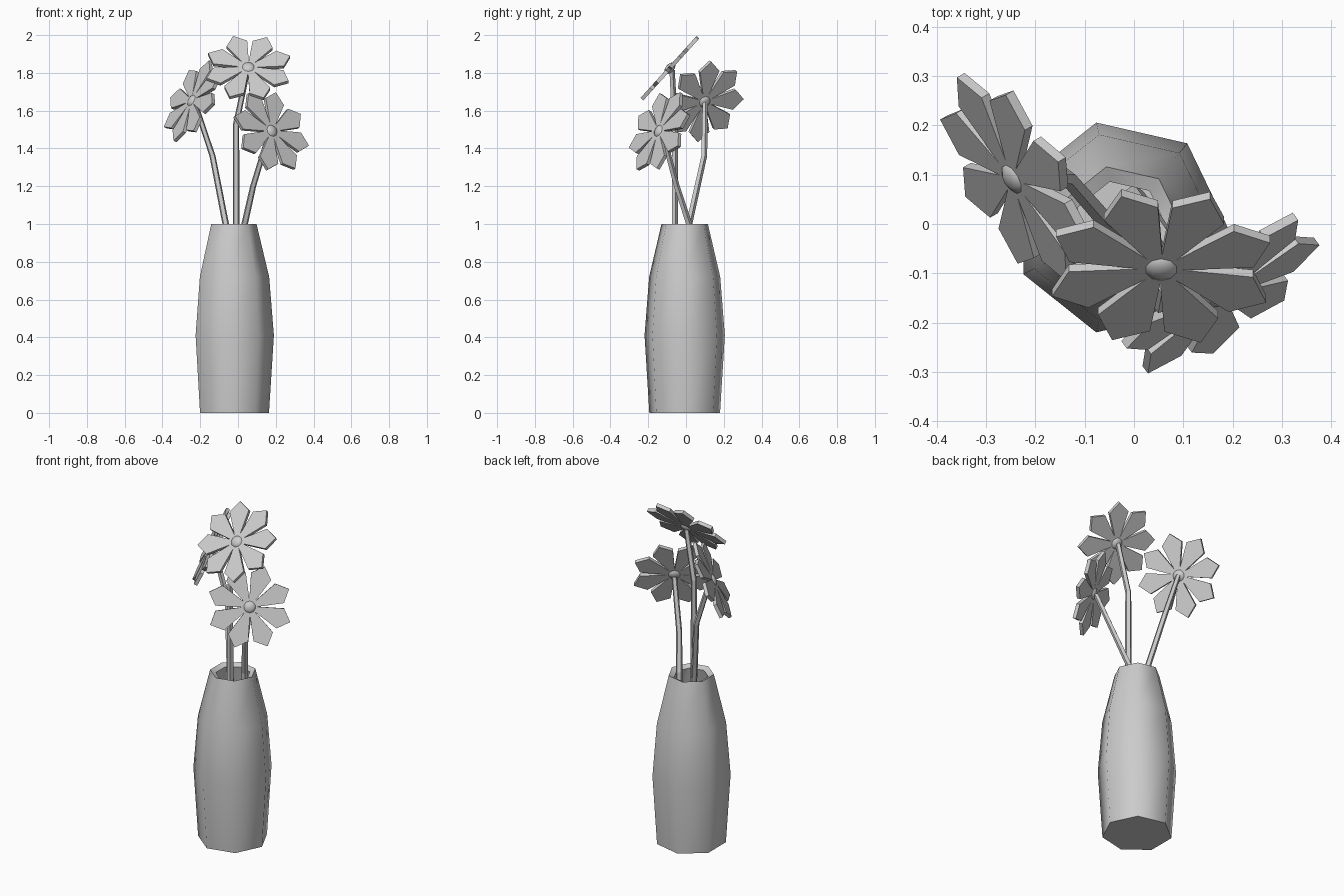
import bpy, bmesh, math
from mathutils import Matrix, Vector

cube = bpy.data.objects.get("Cube")
if cube:
    bpy.data.objects.remove(cube, do_unlink=True)

GREY = (0.6, 0.6, 0.6, 1)
clay = bpy.data.materials.new("plain_grey")
clay.use_nodes = True
clay.diffuse_color = GREY
clay.node_tree.nodes["Principled BSDF"].inputs["Base Color"].default_value = GREY


def finish(bm, name, smooth=None):
    """Turn a bmesh into a named object, optionally smoothed by angle."""
    bmesh.ops.recalc_face_normals(bm, faces=bm.faces)
    mesh = bpy.data.meshes.new(name)
    bm.to_mesh(mesh)
    bm.free()
    mesh.materials.append(clay)
    obj = bpy.data.objects.new(name, mesh)
    bpy.context.collection.objects.link(obj)
    if smooth:
        bpy.ops.object.select_all(action='DESELECT')
        obj.select_set(True)
        bpy.context.view_layer.objects.active = obj
        bpy.ops.object.shade_smooth_by_angle(angle=math.radians(smooth))
    return obj


def ring(bm, centre, radius, sides, turn=0.0):
    pts = [turn + i * math.tau / sides for i in range(sides)]
    return [bm.verts.new((centre[0] + radius * math.cos(a),
                          centre[1] + radius * math.sin(a), centre[2])) for a in pts]


def loft(bm, rings):
    """Bridge successive rings and cap both ends."""
    for a, b in zip(rings, rings[1:]):
        n = len(a)
        for i in range(n):
            bm.faces.new((a[i], a[(i + 1) % n], b[(i + 1) % n], b[i]))
    bm.faces.new(rings[0])
    bm.faces.new(rings[-1])


# Vase: seven-sided, hollow, outer wall then inner wall (radius, height)
profile = [(0.192, 0), (0.218, 0.41), (0.193, 0.72), (0.126, 1.0),
           (0.095, 0.985), (0.16, 0.7), (0.185, 0.41), (0.16, 0.04)]
bm = bmesh.new()
loft(bm, [ring(bm, (-0.028, -0.007, z), r, 7) for r, z in profile])
finish(bm, "vase", 65)


# Stems: tapered five-sided tubes along bent paths
def stem(name, path):
    bm = bmesh.new()
    loft(bm, [ring(bm, p, 0.02 - 0.0015 * i, 5, 0.3) for i, p in enumerate(path)])
    finish(bm, name)


# Flower: eight pointed petals around a flattened button
def flower(name, centre, normal, spin):
    n = Vector(normal).normalized()
    u = Vector((0, 0, 1)).cross(n).normalized()
    v = n.cross(u)
    place = Matrix.Translation(centre) @ Matrix((u, v, n)).transposed().to_4x4()

    outline = [(0.025, -0.012), (0.178, -0.058), (0.235, 0),
               (0.178, 0.058), (0.025, 0.012)]
    bm = bmesh.new()
    for k in range(8):
        turn = Matrix.Rotation(math.radians(spin + 45 * k), 4, 'Z')
        face = bm.faces.new([bm.verts.new(turn @ Vector((x, y, -0.01)))
                             for x, y in outline])
        top = bmesh.ops.extrude_face_region(bm, geom=[face])["geom"]
        bmesh.ops.translate(bm, vec=(0, 0, 0.02),
                            verts=[g for g in top if isinstance(g, bmesh.types.BMVert)])
    bm.transform(place)
    finish(bm, name + "_petals")

    bm = bmesh.new()
    bmesh.ops.create_uvsphere(bm, u_segments=10, v_segments=6, radius=0.037)
    bm.transform(place @ Matrix.Diagonal((1, 1, 0.6, 1)))
    finish(bm, name + "_button", 60)


flower("top_flower", (0.055, -0.085, 1.825), (0, -0.74, 0.67), 20)
flower("left_flower", (-0.24, 0.095, 1.65), (-0.78, -0.45, 0.42), -4)
flower("right_flower", (0.175, -0.14, 1.49), (0.55, -0.75, 0.37), 24)

stem("top_stem", [(-0.01, -0.06, 0.4), (-0.01, -0.06, 1.0),
                  (-0.01, -0.06, 1.53), (0.05, -0.075, 1.815)])
stem("left_stem", [(0.03, -0.06, 0.5), (-0.065, 0.015, 1.0),
                   (-0.135, 0.095, 1.36), (-0.23, 0.1, 1.645)])
stem("right_stem", [(0.0, 0.06, 0.5), (0.035, 0.015, 1.0),
                    (0.08, -0.05, 1.2), (0.165, -0.125, 1.48)])
